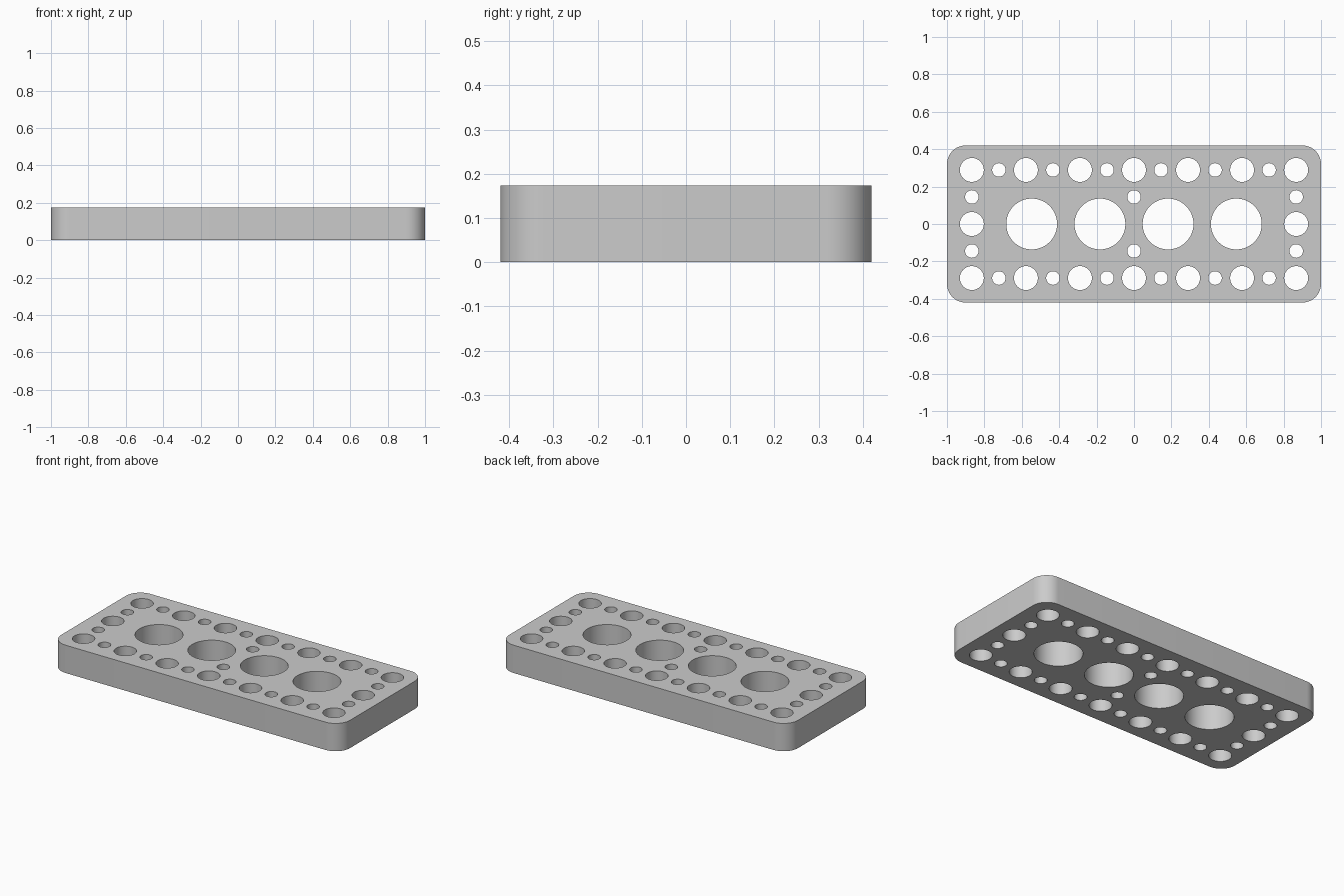
import bpy
import bmesh
from math import pi, sin, cos, radians

cube = bpy.data.objects.get("Cube")
if cube:
    bpy.data.objects.remove(cube)

HALF_X, HALF_Y, HEIGHT, CORNER = 1.0, 0.42, 0.174, 0.1
PITCH = 0.289
LARGE, MEDIUM, SMALL = 0.136, 0.064, 0.036

grey = bpy.data.materials.new("plain grey")
grey.use_nodes = True
colour = (0.6, 0.6, 0.6, 1)
grey.diffuse_color = colour
grey.node_tree.nodes["Principled BSDF"].inputs["Base Color"].default_value = colour


def arc(x, y, radius, start, sweep, steps):
    return [(x + radius * cos(start + sweep * i / steps),
             y + radius * sin(start + sweep * i / steps)) for i in range(steps)]


def add_loop(bm, points):
    verts = [bm.verts.new((x, y, 0)) for x, y in points]
    for i, v in enumerate(verts):
        bm.edges.new((verts[i - 1], v))


# Rounded outline
outline = []
for i, (sx, sy) in enumerate([(1, 1), (-1, 1), (-1, -1), (1, -1)]):
    cx, cy = sx * (HALF_X - CORNER), sy * (HALF_Y - CORNER)
    outline += arc(cx, cy, CORNER, i * pi / 2, pi / 2, 12)
    end = (i + 1) * pi / 2
    outline.append((cx + CORNER * cos(end), cy + CORNER * sin(end)))

# Hole layout: alternating border rows, side columns, centre pair, large row
holes = []
for side in (-1, 1):
    for i in range(-6, 7):
        holes.append((i * PITCH / 2, side * PITCH, SMALL if i % 2 else MEDIUM))
    holes.append((side * 3 * PITCH, 0, MEDIUM))
    for column in (-3, 0, 3):
        holes.append((column * PITCH, side * PITCH / 2, SMALL))
    for x in (0.182, 0.547):
        holes.append((side * x, 0, LARGE))

# Fill the perforated profile and extrude it
bm = bmesh.new()
add_loop(bm, outline)
for x, y, r in holes:
    add_loop(bm, arc(x, y, r, 0, 2 * pi, 48))
bmesh.ops.triangle_fill(bm, edges=bm.edges[:], use_beauty=True, normal=(0, 0, 1))
result = bmesh.ops.extrude_face_region(bm, geom=bm.faces[:], use_keep_orig=True)
top = [g for g in result["geom"] if isinstance(g, bmesh.types.BMVert)]
bmesh.ops.translate(bm, verts=top, vec=(0, 0, HEIGHT))
bmesh.ops.recalc_face_normals(bm, faces=bm.faces[:])

mesh = bpy.data.meshes.new("perforated_plate")
bm.to_mesh(mesh)
bm.free()
mesh.materials.append(grey)
plate = bpy.data.objects.new("perforated_plate", mesh)
bpy.context.collection.objects.link(plate)
bpy.ops.object.select_all(action="DESELECT")
plate.select_set(True)
bpy.context.view_layer.objects.active = plate
bpy.ops.object.shade_smooth_by_angle(angle=radians(30))
